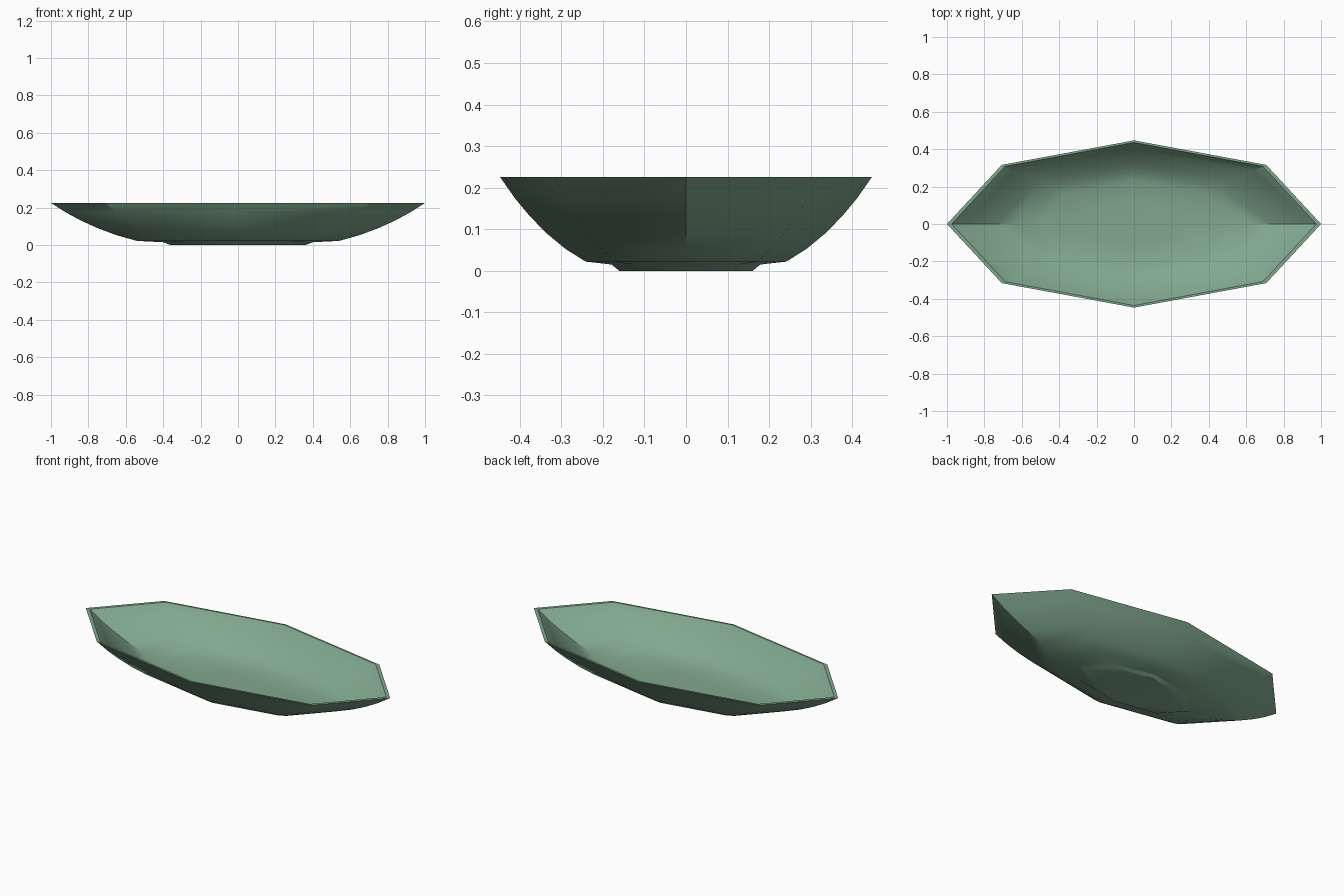
import bpy, bmesh, math

cube = bpy.data.objects.get("Cube")
if cube:
    bpy.data.objects.remove(cube)

SIDES = 8
WIDTH = 0.447  # depth of the dish relative to its length


def material(name, rgb):
    mat = bpy.data.materials.new(name)
    mat.use_nodes = True
    color = (*rgb, 1.0)
    mat.diffuse_color = color
    bsdf = mat.node_tree.nodes["Principled BSDF"]
    bsdf.inputs["Base Color"].default_value = color
    bsdf.inputs["Roughness"].default_value = 0.6
    return mat


def lathe(name, profile, mat):
    """Spin a (radius, height) profile into an eight-sided, stretched shell."""
    bm = bmesh.new()
    rings = []
    for r, z in profile:
        rings.append([bm.verts.new((r * math.cos(a), WIDTH * r * math.sin(a), z))
                      for a in (math.tau * i / SIDES for i in range(SIDES))])
    for low, high in zip(rings, rings[1:]):
        for i in range(SIDES):
            j = (i + 1) % SIDES
            bm.faces.new((low[i], low[j], high[j], high[i]))
    bm.faces.new(rings[0][::-1])
    bm.faces.new(rings[-1])
    mesh = bpy.data.meshes.new(name)
    bm.to_mesh(mesh)
    bm.free()
    mesh.materials.append(mat)
    obj = bpy.data.objects.new(name, mesh)
    bpy.context.collection.objects.link(obj)
    bpy.ops.object.select_all(action='DESELECT')
    obj.select_set(True)
    bpy.context.view_layer.objects.active = obj
    bpy.ops.object.shade_smooth_by_angle(angle=math.radians(30))
    return obj


celadon = material("celadon green", (0.22, 0.39, 0.27))

# Foot, outer wall, flat rim, then inner wall down to the floor
foot = [(0.36, 0.0), (0.40, 0.015)]
outer = [(0.54, 0.022), (0.65, 0.053), (0.75, 0.09), (0.84, 0.131),
         (0.92, 0.174), (1.0, 0.225)]
inner = [(0.975, 0.225), (0.90, 0.178), (0.82, 0.137), (0.73, 0.098),
         (0.63, 0.063), (0.52, 0.044), (0.25, 0.04)]
lathe("dish", foot + outer + inner, celadon)
